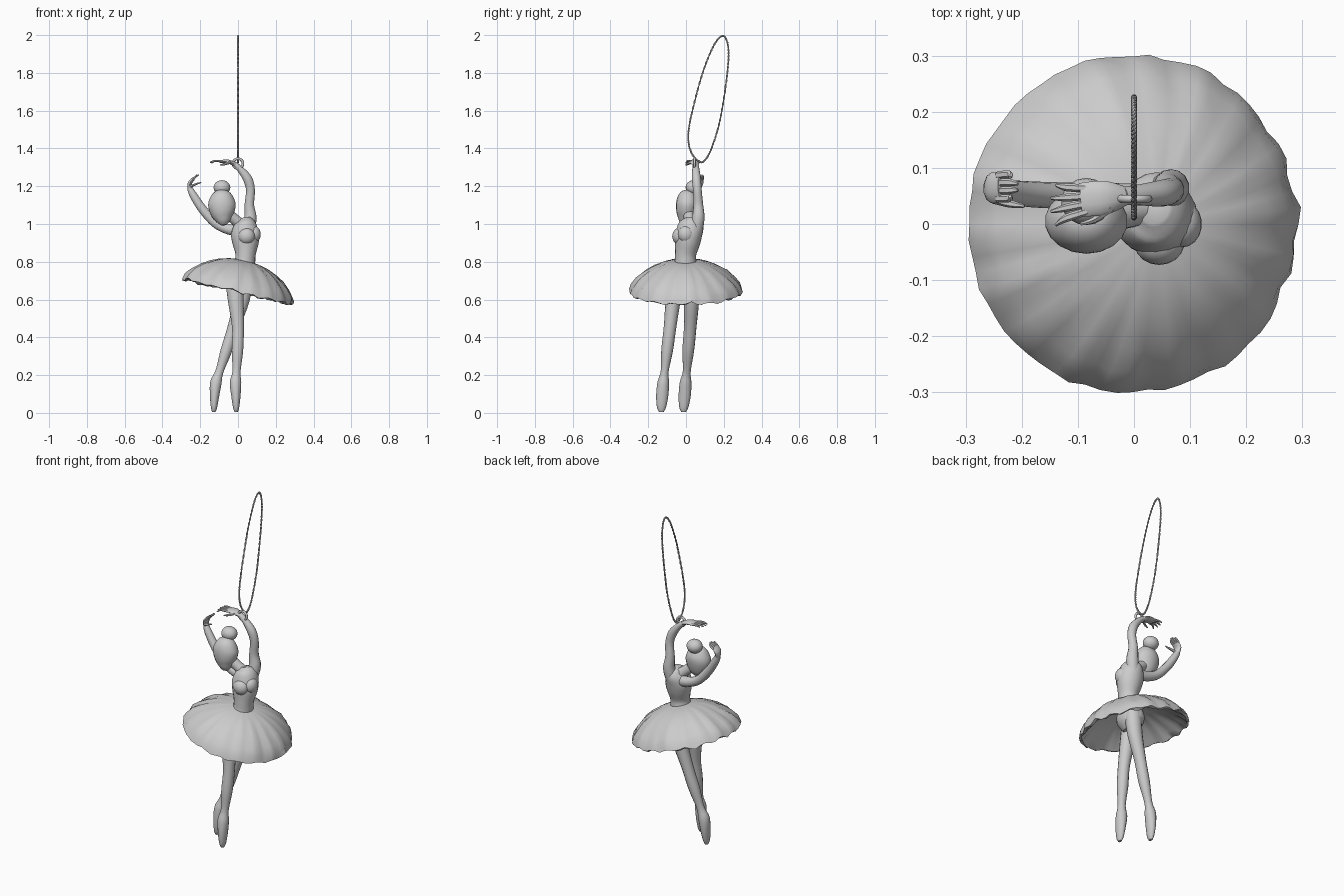
import bpy, bmesh, random
from math import sin, cos, pi, radians
from mathutils import Vector, Matrix

random.seed(4)
REF = Vector((0, 1, 0))


def finish(name, bm, angle=50):
    bmesh.ops.recalc_face_normals(bm, faces=bm.faces)
    me = bpy.data.meshes.new(name)
    bm.to_mesh(me)
    bm.free()
    ob = bpy.data.objects.new(name, me)
    bpy.context.collection.objects.link(ob)
    bpy.ops.object.select_all(action='DESELECT')
    ob.select_set(True)
    bpy.context.view_layer.objects.active = ob
    bpy.ops.object.shade_smooth_by_angle(angle=radians(angle))
    return ob


def smooth_path(pts, steps, closed=False):
    """Catmull-Rom through tuples of any length."""
    n, out = len(pts), []
    for i in range(n if closed else n - 1):
        if closed:
            q = [pts[(i + k) % n] for k in (-1, 0, 1, 2)]
        else:
            q = [pts[min(max(i + k, 0), n - 1)] for k in (-1, 0, 1, 2)]
        for s in range(steps):
            t = s / steps
            out.append([0.5 * (2 * b + (c - a) * t + (2 * a - 5 * b + 4 * c - d) * t * t
                               + (3 * b - a - 3 * c + d) * t ** 3) for a, b, c, d in zip(*q)])
    if not closed:
        out.append(list(pts[-1]))
    return out


def loft(name, pts, sides=14, steps=4, closed=False, ref=REF):
    """Tube through (x, y, z, radius along ref, radius across)."""
    path = smooth_path(pts, steps, closed) if steps else pts
    n = len(path)
    bm = bmesh.new()
    rings = []
    for i, p in enumerate(path):
        a = path[(i - 1) % n if closed else max(i - 1, 0)]
        b = path[(i + 1) % n if closed else min(i + 1, n - 1)]
        t = (Vector(b[:3]) - Vector(a[:3])).normalized()
        u = (ref - t * ref.dot(t)).normalized()
        v = t.cross(u)
        rings.append([bm.verts.new(Vector(p[:3]) + u * p[3] * cos(2 * pi * k / sides)
                                   + v * p[4] * sin(2 * pi * k / sides)) for k in range(sides)])
    for i in range(n if closed else n - 1):
        r, s = rings[i], rings[(i + 1) % n]
        for k in range(sides):
            m = (k + 1) % sides
            bm.faces.new((r[k], r[m], s[m], s[k]))
    if not closed:
        bm.faces.new(rings[0])
        bm.faces.new(rings[-1])
    return finish(name, bm)


def ball(name, loc, size):
    bm = bmesh.new()
    bmesh.ops.create_uvsphere(bm, u_segments=18, v_segments=12, radius=1)
    bm.transform(Matrix.Translation(loc) @ Matrix.Diagonal((*size, 1)))
    return finish(name, bm)


# legs with pointed feet, crossing
loft("front_leg", [(-.02, -.05, .72, .045, .05), (-.012, -.068, .6, .04, .043),
                   (.0, -.085, .45, .033, .032), (-.003, -.1, .33, .031, .031),
                   (-.008, -.113, .22, .021, .022), (-.013, -.12, .16, .031, .031),
                   (-.011, -.126, .09, .032, .025), (-.01, -.13, .03, .024, .017),
                   (-.01, -.13, .004, .012, .009)])
loft("rear_leg", [(.03, .03, .72, .045, .05), (.02, .03, .6, .04, .043),
                  (-.025, .022, .45, .033, .032), (-.062, .012, .33, .031, .031),
                  (-.098, .004, .22, .021, .022), (-.117, -.002, .16, .031, .031),
                  (-.124, -.007, .09, .032, .025), (-.127, -.012, .03, .024, .017),
                  (-.128, -.012, .004, .012, .009)])

# torso, bust, neck
loft("torso", [(.005, -.012, .64, .05, .045), (.015, -.01, .70, .085, .07),
               (.035, -.003, .79, .06, .056), (.04, -.002, .84, .056, .054),
               (.04, .008, .90, .066, .07), (.038, .016, .95, .07, .074),
               (.04, .03, 1.0, .064, .056), (.035, .035, 1.03, .035, .03)], sides=20)
ball("bust_left", (.045, -.033, .935), (.045, .04, .045))
ball("bust_right", (.085, .0, .945), (.036, .042, .045))
loft("neck", [(.04, .035, .98, .04, .04), (0, .025, 1.01, .03, .03), (-.06, .01, 1.06, .03, .03)])

# head and hair
loft("head", [(-.074, -.012, .995, .012, .016), (-.077, -.008, 1.015, .032, .036),
              (-.082, .0, 1.05, .05, .06), (-.085, .005, 1.1, .058, .074),
              (-.085, .01, 1.14, .053, .062), (-.085, .017, 1.168, .034, .04),
              (-.085, .02, 1.178, .012, .014)], sides=18)
ball("hair_bun", (-.085, .04, 1.193), (.045, .042, .039))

# arms curved over the head
loft("raised_arm", [(.05, .05, .95, .035, .035), (.066, .065, 1.03, .033, .033),
                    (.06, .065, 1.1, .026, .026), (.066, .06, 1.18, .023, .024),
                    (.05, .055, 1.24, .024, .025), (.012, .052, 1.29, .019, .018),
                    (-.02, .05, 1.318, .016, .014)])
loft("curved_arm", [(.02, .04, .965, .032, .035), (-.05, .045, .972, .028, .028),
                    (-.12, .05, 1.005, .024, .025), (-.185, .053, 1.075, .023, .024),
                    (-.235, .058, 1.15, .021, .021), (-.255, .062, 1.19, .016, .015)])

# hands: flat palm plus fingers
loft("raised_palm", [(-.01, .05, 1.312, .015, .012), (-.05, .047, 1.33, .03, .011),
                     (-.095, .043, 1.331, .03, .008)], sides=10)
loft("curved_palm", [(-.253, .062, 1.18, .015, .014), (-.255, .064, 1.215, .027, .012),
                     (-.236, .066, 1.24, .027, .009)], sides=10)
for i in range(4):
    d = (i - 1.5) * .014
    loft("raised_finger", [(-.085, .043 + d, 1.331, .007, .007),
                           (-.12, .038 + 1.3 * d, 1.334, .007, .006),
                           (-.152 + abs(d) * .6, .034 + 1.7 * d, 1.326 + .2 * d, .003, .003)], sides=6)
    loft("curved_finger", [(-.243, .066 + d, 1.235, .007, .007),
                           (-.222, .067 + d, 1.252, .007, .006),
                           (-.2 - abs(d), .066 + .8 * d, 1.26, .003, .003)], sides=6)
loft("raised_thumb", [(-.04, .03, 1.328, .009, .008), (-.07, .008, 1.318, .007, .006),
                      (-.095, .0, 1.312, .003, .003)], sides=6, ref=Vector((0, 0, 1)))
loft("curved_thumb", [(-.25, .045, 1.2, .009, .008), (-.22, .036, 1.212, .007, .006),
                      (-.195, .032, 1.22, .003, .003)], sides=6)

# tutu: crumpled tilted dome with a frilled rim and a hollow underside
profile = [(.045, .155), (.08, .15), (.13, .137), (.18, .114), (.225, .085), (.265, .05),
           (.29, .018), (.302, -.012), (.29, -.016), (.26, .012), (.21, .05), (.14, .09), (.05, .11)]
bm = bmesh.new()
N = 64
rings = []
for r, h in profile:
    ring = []
    w = max(0, (r - .06) / .24)
    for k in range(N):
        a = 2 * pi * k / N
        wave = .006 * sin(18 * a) + .003 * sin(7 * a + 1)
        rr = r + w * (random.uniform(-.004, .002) + .4 * wave)
        hh = h + w * (w * wave + random.uniform(-.005, .005))
        ring.append(bm.verts.new((rr * cos(a), rr * sin(a), hh)))
    rings.append(ring)
for r, s in zip(rings, rings[1:] + rings[:1]):
    for k in range(N):
        m = (k + 1) % N
        bm.faces.new((r[k], r[m], s[m], s[k]))
bm.transform(Matrix.Translation((0, 0, .655)) @ Matrix.Rotation(radians(13), 4, 'Y'))
finish("tutu", bm, 40)

# hanging ring beside the wrist
loft("hanger_ring", [(.026 * cos(2 * pi * k / 24), .045, 1.32 + .026 * sin(2 * pi * k / 24), .007, .007)
                     for k in range(24)], sides=8, steps=0, closed=True)

# twisted two-strand cord loop in the YZ plane
cord = [(.07, 1.33), (.03, 1.375), (.012, 1.45), (.025, 1.56), (.085, 1.79), (.15, 1.95),
        (.2, 1.995), (.225, 1.92), (.215, 1.77), (.18, 1.55), (.135, 1.4), (.1, 1.338)]
path = smooth_path(cord, 30, closed=True)
for s in range(2):
    strand = []
    for i, (y, z) in enumerate(path):
        y2, z2 = path[(i + 1) % len(path)]
        t = Vector((0, y2 - y, z2 - z)).normalized()
        a = 2 * pi * i * 45 / len(path) + s * pi
        p = Vector((0, y, z)) + .0026 * (Vector((1, 0, 0)) * cos(a) + t.cross(Vector((1, 0, 0))) * sin(a))
        strand.append((*p, .003, .003))
    loft("cord_strand", strand, sides=6, steps=0, closed=True, ref=Vector((1, 0, 0)))
